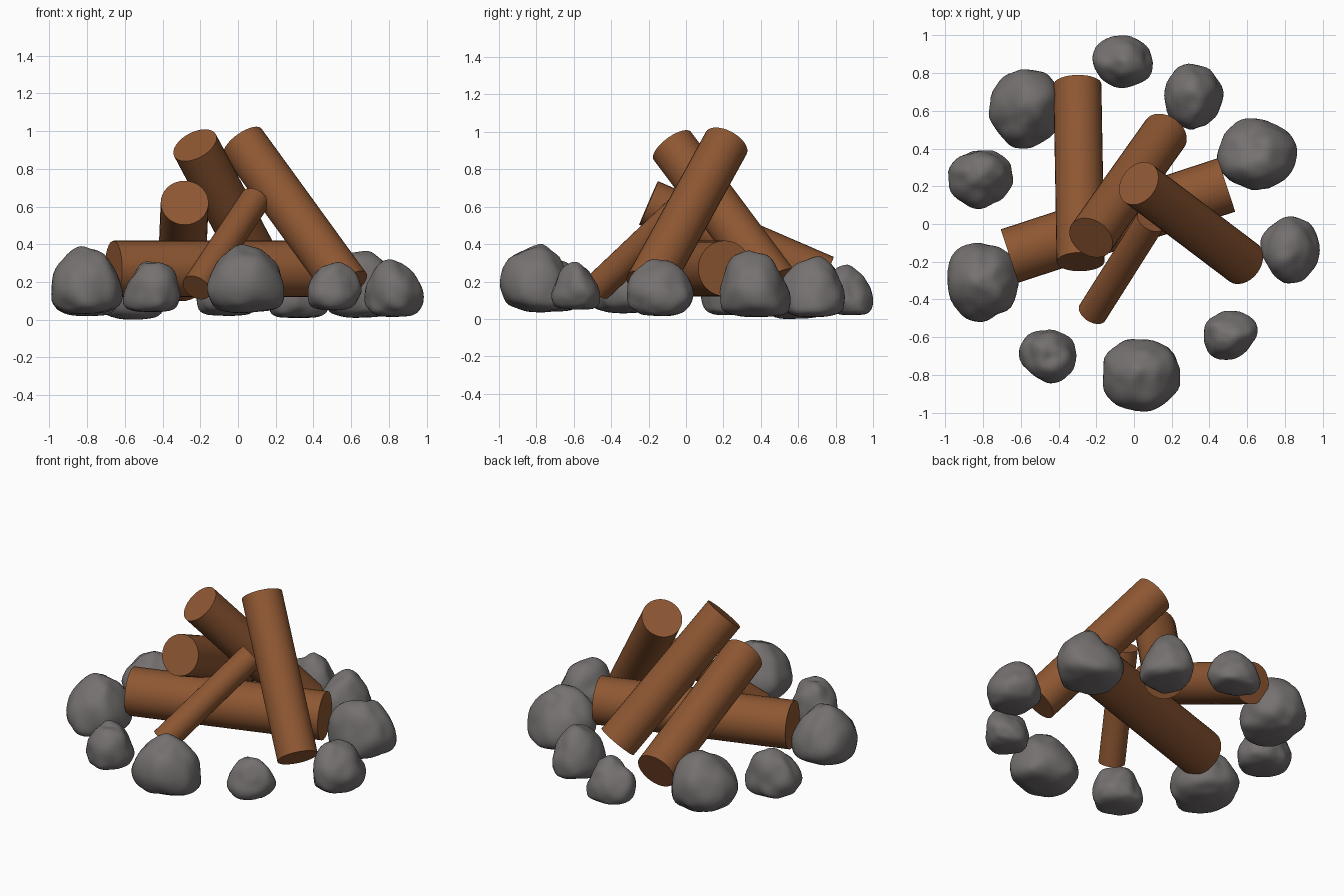
import bpy, bmesh, math
from mathutils import Vector, noise

if "Cube" in bpy.data.objects:
    bpy.data.objects.remove(bpy.data.objects["Cube"])


def material(name, rgb):
    m = bpy.data.materials.new(name)
    m.diffuse_color = (*rgb, 1)
    m.use_nodes = True
    m.node_tree.nodes["Principled BSDF"].inputs["Base Color"].default_value = m.diffuse_color
    return m


bark = material("brown wood", (0.27, 0.095, 0.032))
grey = material("grey stone", (0.18, 0.165, 0.165))


def add_object(name, bm, mat, angle):
    mesh = bpy.data.meshes.new(name)
    bm.to_mesh(mesh)
    bm.free()
    mesh.materials.append(mat)
    ob = bpy.data.objects.new(name, mesh)
    bpy.context.collection.objects.link(ob)
    bpy.ops.object.select_all(action='DESELECT')
    ob.select_set(True)
    bpy.context.view_layer.objects.active = ob
    bpy.ops.object.shade_smooth_by_angle(angle=math.radians(angle))
    return ob


def log(name, a, b, r):
    """Cylinder running between two end centres."""
    a, b = Vector(a), Vector(b)
    bm = bmesh.new()
    bmesh.ops.create_cone(bm, cap_ends=True, segments=32, radius1=r, radius2=r,
                          depth=(b - a).length)
    ob = add_object(name, bm, bark, 40)
    ob.location = (a + b) / 2
    ob.rotation_mode = 'QUATERNION'
    ob.rotation_quaternion = (b - a).to_track_quat('Z', 'Y')


def stone(name, seed, lo, hi):
    """Lumpy dome with a flattened base, fitted to a bounding box."""
    bm = bmesh.new()
    bmesh.ops.create_icosphere(bm, subdivisions=4, radius=1)
    shift = Vector((seed * 7.3, seed * 3.1, seed * 5.7))
    for v in bm.verts:
        p = v.co.normalized()
        p *= 1 + 0.22 * noise.noise(p * 0.9 + shift) + 0.07 * noise.noise(p * 2.2 + shift)
        taper = 1 - 0.14 * p.z if p.z > 0 else 1 - 0.05 * p.z
        if p.z < 0:
            p.z = -0.62 * math.tanh(-p.z * 1.5)
        p.x *= taper
        p.y *= taper
        v.co = p
    for i in range(3):
        vals = [v.co[i] for v in bm.verts]
        low, span = min(vals), max(vals) - min(vals)
        for v in bm.verts:
            v.co[i] = lo[i] + (v.co[i] - low) / span * (hi[i] - lo[i])
    add_object(name, bm, grey, 60)


# Stacked logs
log("base_log", (-0.66, -0.17, 0.27), (0.49, 0.207, 0.27), 0.149)
log("rear_left_log", (-0.283, -0.20, 0.62), (-0.30, 0.74, 0.215), 0.127)
log("leaning_back_log", (-0.228, -0.073, 0.925), (0.165, 0.48, 0.185), 0.125)
log("leaning_right_log", (0.025, 0.215, 0.94), (0.58, -0.205, 0.175), 0.124)
log("small_front_log", (-0.22, -0.47, 0.17), (0.09, 0.02, 0.635), 0.08)

# Ring of stones: minimum and maximum corner of each
ring = [
    ((-0.22, 0.72, 0.02), (0.10, 1.00, 0.29)),
    ((0.16, 0.50, 0.01), (0.475, 0.85, 0.335)),
    ((0.44, 0.18, 0.01), (0.865, 0.56, 0.365)),
    ((0.67, -0.315, 0.015), (0.985, 0.04, 0.32)),
    ((0.37, -0.72, 0.05), (0.655, -0.46, 0.305)),
    ((-0.165, -0.995, 0.035), (0.245, -0.61, 0.40)),
    ((-0.61, -0.845, 0.04), (-0.305, -0.56, 0.31)),
    ((-0.99, -0.52, 0.03), (-0.61, -0.10, 0.39)),
    ((-0.985, 0.08, 0.02), (-0.64, 0.39, 0.32)),
    ((-0.77, 0.40, 0.0), (-0.38, 0.82, 0.37)),
]
for n, (lo, hi) in enumerate(ring, 1):
    stone(f"ring_stone_{n}", n, lo, hi)
